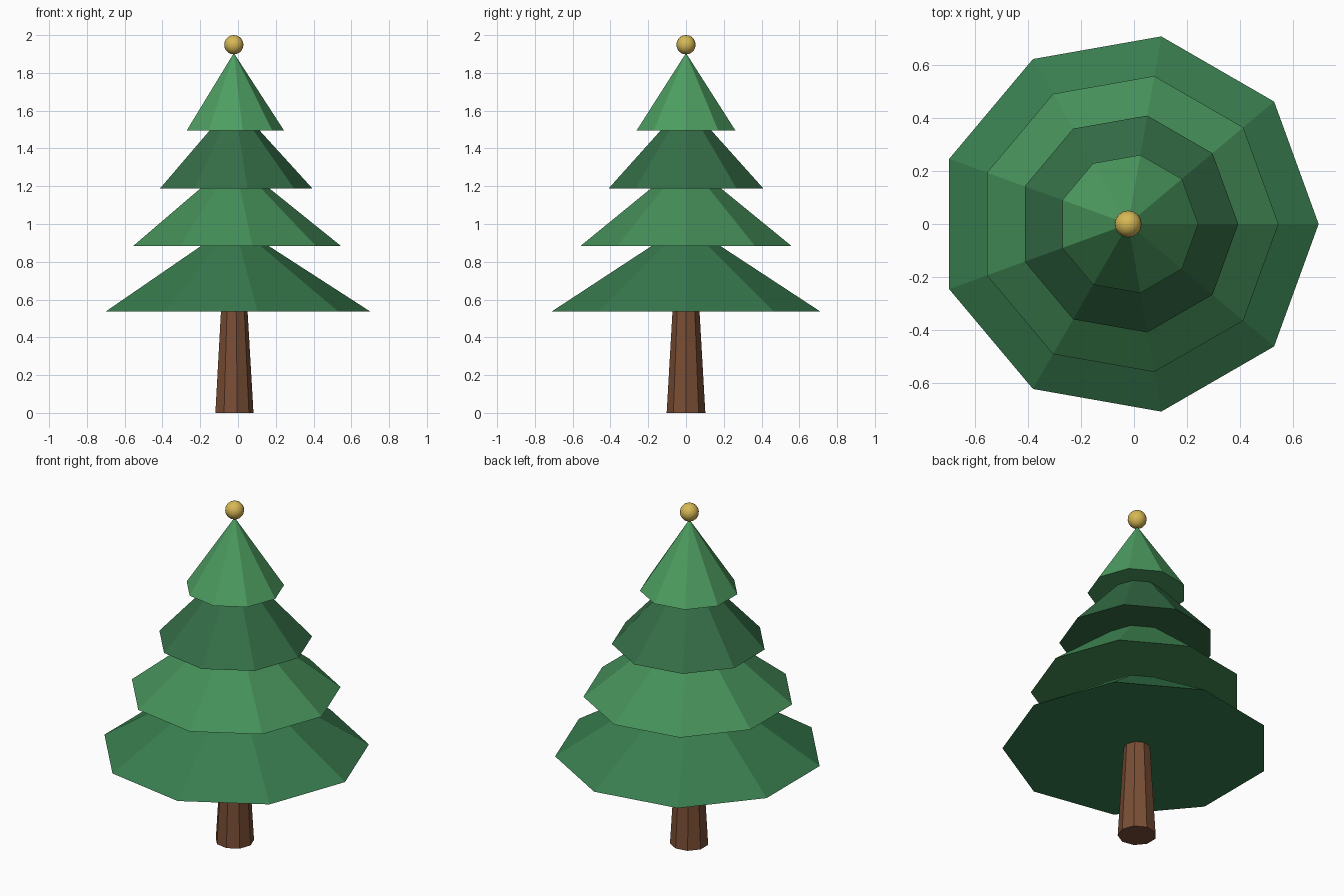
import bpy
import math

if "Cube" in bpy.data.objects:
    bpy.data.objects.remove(bpy.data.objects["Cube"])

CX = -0.022   # trunk axis, offset so the nine-sided tiers are centred
SIDES = 9


def material(name, rgb):
    mat = bpy.data.materials.new(name)
    mat.diffuse_color = (*rgb, 1)
    mat.use_nodes = True
    mat.node_tree.nodes["Principled BSDF"].inputs["Base Color"].default_value = mat.diffuse_color
    return mat


def cone(name, r_bottom, r_top, z0, z1, mat):
    # Rotated so one corner points along +x
    bpy.ops.mesh.primitive_cone_add(
        vertices=SIDES, radius1=r_bottom, radius2=r_top, depth=z1 - z0,
        location=(CX, 0, (z0 + z1) / 2), rotation=(0, 0, -math.pi / 2))
    obj = bpy.context.object
    obj.name = name
    obj.data.materials.append(mat)
    return obj


bark = material("bark", (0.19, 0.075, 0.035))
gold = material("gold", (0.68, 0.48, 0.09))

# Tapered trunk, its top hidden inside the lowest tier
cone("trunk", 0.104, 0.069, 0.0, 0.60, bark)

# Four overlapping foliage tiers: radius, base height, tip height, colour
tiers = [
    (0.720, 0.538, 1.003, (0.040, 0.205, 0.078)),
    (0.568, 0.883, 1.340, (0.060, 0.280, 0.100)),
    (0.416, 1.188, 1.645, (0.035, 0.155, 0.062)),
    (0.265, 1.496, 1.905, (0.075, 0.340, 0.120)),
]
for i, (radius, base, tip, rgb) in enumerate(tiers, 1):
    cone(f"foliage_tier_{i}", radius, 0.0, base, tip,
         material(f"foliage_{i}", rgb))

# Round ornament on the tip
bpy.ops.mesh.primitive_uv_sphere_add(
    segments=16, ring_count=10, radius=0.051, location=(CX, 0, 1.949))
ball = bpy.context.object
ball.name = "top_ornament"
ball.data.materials.append(gold)
bpy.ops.object.shade_smooth_by_angle()
